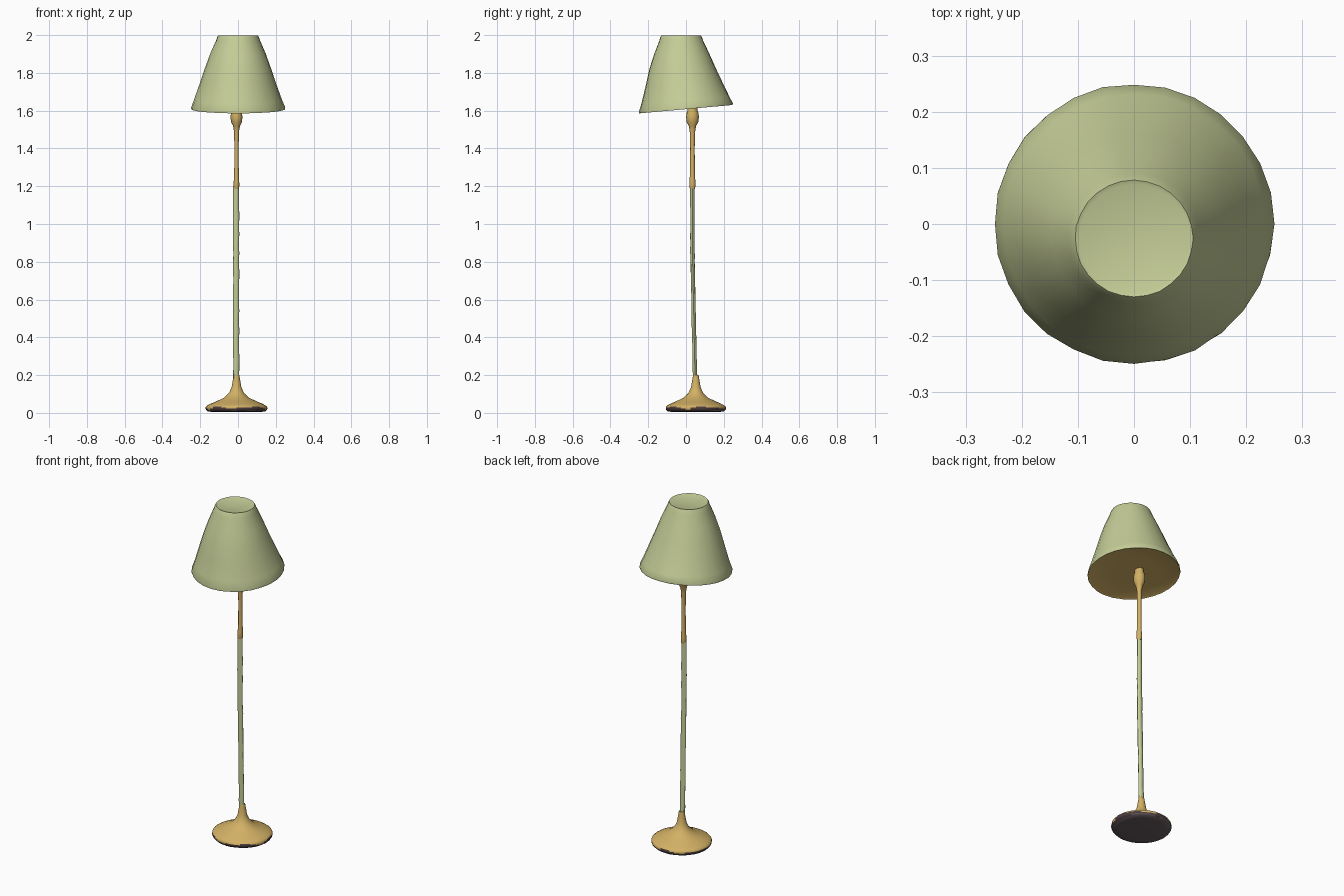
import bpy, bmesh, math, random

random.seed(4)
cube = bpy.data.objects.get("Cube")
if cube:
    bpy.data.objects.remove(cube, do_unlink=True)


def material(name, rgb):
    m = bpy.data.materials.new(name)
    m.use_nodes = True
    m.diffuse_color = (*rgb, 1)
    bsdf = m.node_tree.nodes["Principled BSDF"]
    bsdf.inputs["Base Color"].default_value = (*rgb, 1)
    bsdf.inputs["Roughness"].default_value = 0.8
    return m


GREEN = material("pale_green", (0.56, 0.61, 0.31))
GOLD = material("warm_gold", (0.65, 0.44, 0.13))
RIM = material("dark_brown", (0.075, 0.047, 0.05))
FOOT = material("grey_brown", (0.13, 0.105, 0.11))


def loft(name, rings, sides, mats, rule, wobble=0.0, angle=50):
    """Skin a stack of rings (cx, cy, z, rx, ry, slope in y), capped at both ends."""
    bm = bmesh.new()
    loops = []
    for cx, cy, z, rx, ry, slope in rings:
        loop = []
        for i in range(sides):
            a = 2 * math.pi * i / sides
            k = 1 + random.uniform(-wobble, wobble)
            x, y = rx * k * math.cos(a), ry * k * math.sin(a)
            loop.append(bm.verts.new((cx + x, cy + y, z + slope * y)))
        loops.append(loop)
    for lo, hi in zip(loops, loops[1:]):
        for i in range(sides):
            j = (i + 1) % sides
            bm.faces.new((lo[i], lo[j], hi[j], hi[i]))
    bm.faces.new(loops[0][::-1])
    bm.faces.new(loops[-1])
    bm.normal_update()
    for f in bm.faces:
        f.material_index = rule(f)
    mesh = bpy.data.meshes.new(name)
    bm.to_mesh(mesh)
    bm.free()
    for m in mats:
        mesh.materials.append(m)
    obj = bpy.data.objects.new(name, mesh)
    bpy.context.collection.objects.link(obj)
    bpy.ops.object.select_all(action='DESELECT')
    obj.select_set(True)
    bpy.context.view_layer.objects.active = obj
    bpy.ops.object.shade_smooth_by_angle(angle=math.radians(angle))
    return obj


# Flared base: grey foot, dark uneven rim, gold top sweeping into the pole
BX, BY = -0.008, 0.052


def base_colour(f):
    c = f.calc_center_median()
    if f.normal.z < -0.7:
        return 2
    a = math.atan2(c.y - BY, c.x - BX)
    return int(c.z < 0.027 + 0.006 * math.sin(5 * a) + 0.004 * math.sin(8 * a + 1))


base_profile = [(0.004, 0.120), (0.008, 0.153), (0.016, 0.161), (0.022, 0.163),
                (0.028, 0.163), (0.034, 0.161), (0.040, 0.153), (0.048, 0.138),
                (0.062, 0.105), (0.080, 0.066), (0.105, 0.040),
                (0.135, 0.026), (0.170, 0.020), (0.200, 0.015)]
loft("base", [(BX, BY, z, r, r * 0.98, 0) for z, r in base_profile], 36,
     [GOLD, RIM, FOOT], base_colour, 0.006)

# Slim, slightly uneven green pole
N = 20
pole_rings = []
for i in range(N + 1):
    t = i / N
    pole_rings.append((-0.010 + random.uniform(-0.001, 0.001),
                       0.048 - 0.014 * min(1, t * 1.5),
                       0.18 + 1.02 * t, 0.0160, 0.0115, 0))
loft("pole", pole_rings, 8, [GREEN], lambda f: 0, 0.07)

# Gold upper pole with a slight collar and a rounded socket beneath the shade
neck_profile = [(1.185, 0.013), (1.200, 0.016), (1.225, 0.016), (1.260, 0.013),
                (1.400, 0.012), (1.490, 0.014), (1.520, 0.020), (1.538, 0.030),
                (1.565, 0.034), (1.590, 0.031), (1.602, 0.026), (1.625, 0.026)]
loft("neck_and_socket", [(-0.008, 0.034, z, r * 0.92, r, 0) for z, r in neck_profile],
     12, [GOLD], lambda f: 0, 0.03)

# Tilted conical shade with a shallow gold underside and a closed, dished top
shade_rings = [
    (0, 0.000, 1.614, 0.120, 0.120, 0.09),
    (0, 0.000, 1.613, 0.236, 0.236, 0.09),
    (0, 0.000, 1.608, 0.248, 0.248, 0.09),
    (0, 0.000, 1.617, 0.249, 0.249, 0.09),
    (0, -0.002, 1.655, 0.234, 0.234, 0.07),
    (0, -0.010, 1.740, 0.204, 0.204, 0.03),
    (0, -0.017, 1.820, 0.177, 0.177, 0),
    (0, -0.022, 1.900, 0.147, 0.147, 0),
    (0, -0.025, 1.970, 0.117, 0.117, 0),
    (0, -0.026, 1.992, 0.109, 0.109, 0),
    (0, -0.026, 1.999, 0.105, 0.104, 0),
    (0, -0.026, 1.996, 0.098, 0.097, 0),
]
loft("shade", shade_rings, 28, [GREEN, GOLD],
     lambda f: int(f.normal.z < -0.6 and f.calc_center_median().z < 1.7), 0.006)
